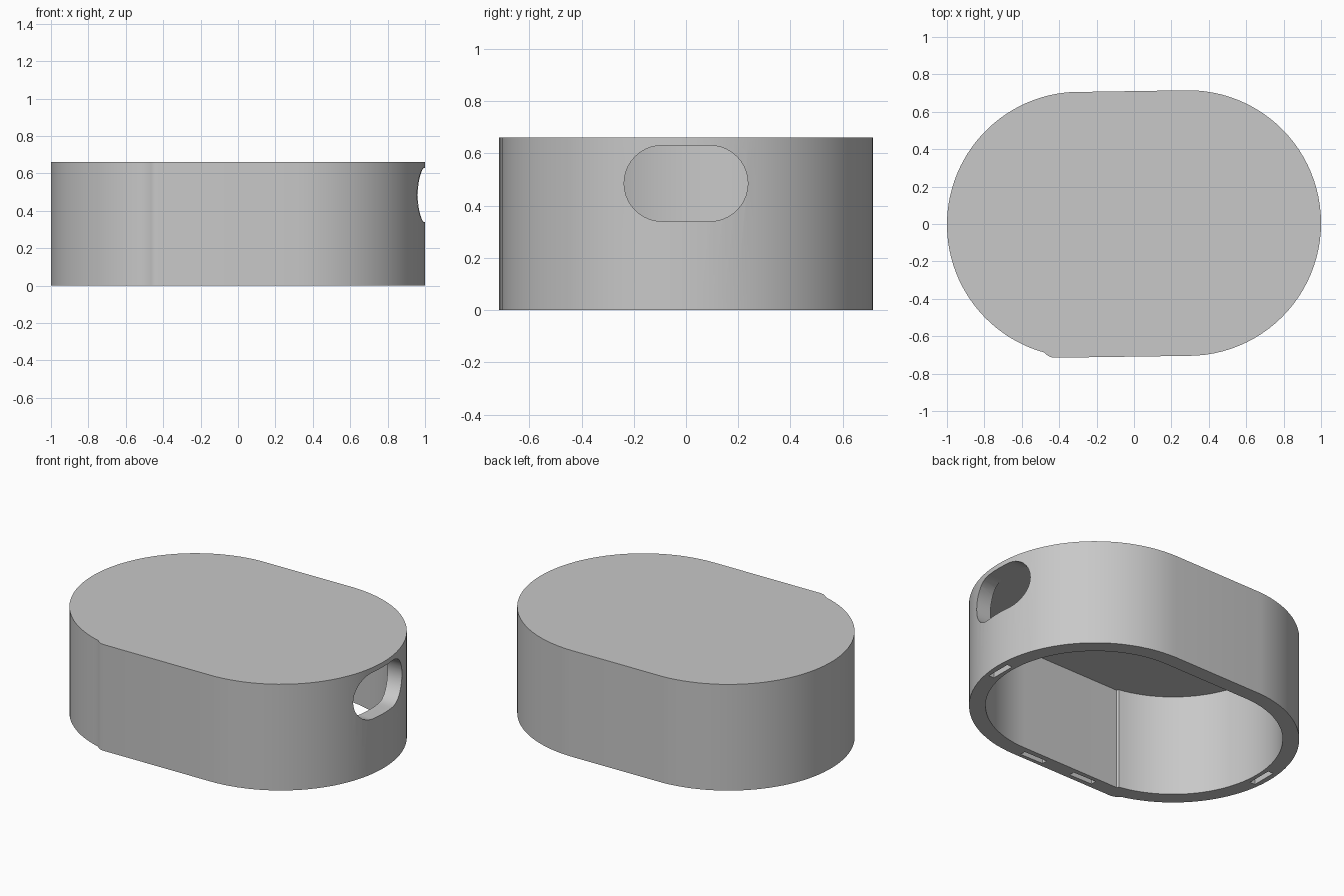
import bpy
import bmesh
from math import cos, sin, radians

cube = bpy.data.objects.get("Cube")
if cube:
    bpy.data.objects.remove(cube, do_unlink=True)

grey = bpy.data.materials.new("mid grey")
grey.use_nodes = True
grey.diffuse_color = (0.58, 0.58, 0.58, 1)
grey.node_tree.nodes["Principled BSDF"].inputs["Base Color"].default_value = (0.58, 0.58, 0.58, 1)


def arc(cx, cy, r, start, end, steps=48):
    angles = [radians(start + (end - start) * i / steps) for i in range(steps + 1)]
    return [(cx + r * cos(a), cy + r * sin(a)) for a in angles]


def prism(name, outline, place, depth):
    """Extrude a 2D outline; place maps (u, v, distance) to a 3D point."""
    bm = bmesh.new()
    ends = [[bm.verts.new(place(u, v, d)) for u, v in outline] for d in depth]
    bm.faces.new(ends[0])
    bm.faces.new(ends[1])
    n = len(outline)
    for i in range(n):
        j = (i + 1) % n
        bm.faces.new((ends[0][i], ends[0][j], ends[1][j], ends[1][i]))
    bmesh.ops.recalc_face_normals(bm, faces=bm.faces)
    mesh = bpy.data.meshes.new(name)
    bm.to_mesh(mesh)
    bm.free()
    mesh.materials.append(grey)
    obj = bpy.data.objects.new(name, mesh)
    bpy.context.collection.objects.link(obj)
    return obj


def upright(u, v, d):
    return (u, v, d)


def sideways(u, v, d):
    return (d, u, v)


def slot_outline(cx, cy, half_long, half_short, along_x):
    hx, hy = (half_long, half_short) if along_x else (half_short, half_long)
    return [(cx - hx, cy - hy), (cx + hx, cy - hy), (cx + hx, cy + hy), (cx - hx, cy + hy)]


# Outer shell: two round ends, with a small step where the front wall starts
outer = arc(0.29, 0.005, 0.71, -90, 90) + arc(-0.29, -0.003, 0.71, 94, 254.5)
outer += [(-0.465, -0.701), (-0.448, -0.711), (-0.425, -0.715)]
case = prism("case_shell", outer, upright, (0, 0.66))

# Hollow inside, open at the bottom, with a thin top plate
inner = arc(0.29, 0.005, 0.617, -90, 90) + arc(-0.29, -0.003, 0.617, 94, 259.7)
inner += [(-0.395, -0.622)]
cutters = [prism("cavity_cutter", inner, upright, (-0.1, 0.632))]

# Rounded port through the right-hand end wall
port = arc(0.092, 0.485, 0.145, -90, 90, 20) + arc(-0.092, 0.485, 0.145, 90, 270, 20)
cutters.append(prism("port_cutter", port, sideways, (0.8, 1.1)))

# Four narrow slots in the bottom rim
for x, y, along_x in ((0.947, -0.04, False), (-0.95, -0.015, False), (0.18, -0.665, True), (-0.18, -0.665, True)):
    cutters.append(prism("slot_cutter", slot_outline(x, y, 0.08, 0.018, along_x), upright, (-0.1, 0.06)))

bpy.ops.object.select_all(action="DESELECT")
bpy.context.view_layer.objects.active = case
case.select_set(True)
for cutter in cutters:
    cut = case.modifiers.new("cut", "BOOLEAN")
    cut.operation = "DIFFERENCE"
    cut.solver = "EXACT"
    cut.object = cutter
    bpy.ops.object.modifier_apply(modifier=cut.name)
    bpy.data.objects.remove(cutter, do_unlink=True)

bpy.ops.object.shade_smooth_by_angle(angle=radians(30))
